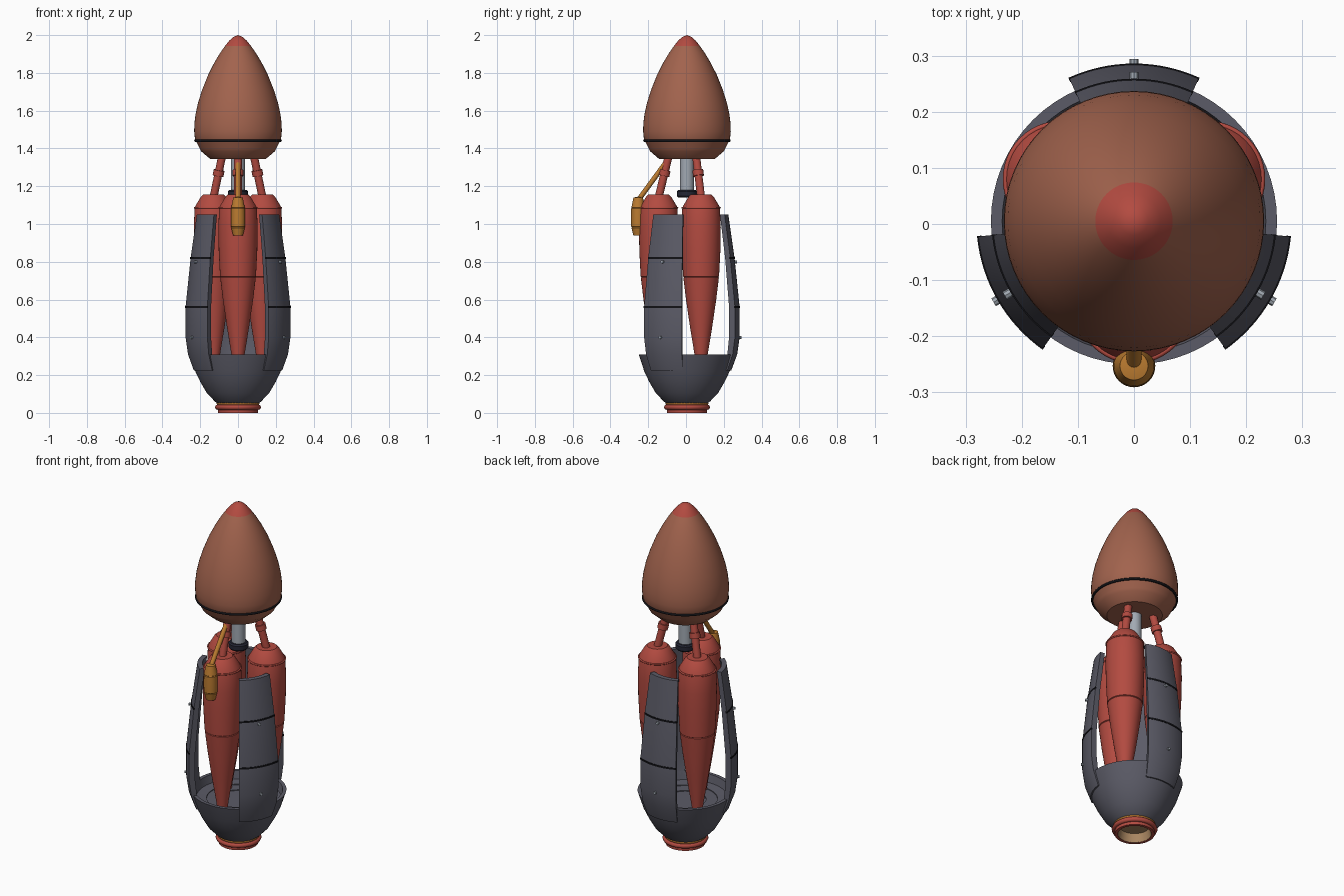
import bpy, bmesh, math
from mathutils import Vector, Matrix

cube = bpy.data.objects.get("Cube")
if cube:
    bpy.data.objects.remove(cube, do_unlink=True)

CY = 0.005  # main axis offset in y


def material(name, r, g, b):
    m = bpy.data.materials.new(name)
    m.use_nodes = True
    m.diffuse_color = (r, g, b, 1)
    bsdf = m.node_tree.nodes["Principled BSDF"]
    bsdf.inputs["Base Color"].default_value = (r, g, b, 1)
    bsdf.inputs["Roughness"].default_value = 0.6
    return m


BROWN = material("copper brown", 0.36, 0.125, 0.075)
RED = material("brick red", 0.45, 0.07, 0.052)
SLATE = material("slate grey", 0.105, 0.105, 0.135)
ORANGE = material("amber orange", 0.50, 0.20, 0.03)
STEEL = material("pale steel", 0.36, 0.40, 0.45)
BLACK = material("black", 0.006, 0.006, 0.008)
NAVY = material("dark navy", 0.018, 0.02, 0.035)
TAN = material("tan lining", 0.40, 0.24, 0.12)


def lathe(name, profile, mat, centre=(0, CY), start=0, sweep=360, segs=48, loop=False, angle=35):
    """Turn (radius, height) points about a vertical axis; loop makes a closed section."""
    bm = bmesh.new()
    full = sweep == 360
    rows = []
    for i in range(segs if full else segs + 1):
        a = math.radians(start + sweep * i / segs)
        rows.append([bm.verts.new((centre[0] + r * math.cos(a), centre[1] + r * math.sin(a), z))
                     for r, z in profile])
    n = len(profile)
    for i in range(segs):
        p, q = rows[i], rows[(i + 1) % len(rows)]
        for j in range(n if loop else n - 1):
            k = (j + 1) % n
            bm.faces.new((p[j], q[j], q[k], p[k]))
    if loop and not full:
        bm.faces.new(rows[0])
        bm.faces.new(rows[-1])
    bmesh.ops.remove_doubles(bm, verts=bm.verts, dist=1e-5)
    bmesh.ops.recalc_face_normals(bm, faces=bm.faces)
    return finish(name, bm, mat, angle)


def finish(name, bm, mat, angle=35):
    mesh = bpy.data.meshes.new(name)
    bm.to_mesh(mesh)
    bm.free()
    mesh.materials.append(mat)
    ob = bpy.data.objects.new(name, mesh)
    bpy.context.collection.objects.link(ob)
    bpy.ops.object.select_all(action="DESELECT")
    ob.select_set(True)
    bpy.context.view_layer.objects.active = ob
    bpy.ops.object.shade_smooth_by_angle(angle=math.radians(angle))
    return ob


def ring(name, radius, z, thick, mat, centre=(0, CY)):
    section = [(radius + thick * math.cos(t * math.pi / 4), z + thick * math.sin(t * math.pi / 4))
               for t in range(8)]
    return lathe(name, section, mat, centre, loop=True, angle=60)


def rod(name, p, q, radius, mat, segs=16):
    p, q = Vector(p), Vector(q)
    bm = bmesh.new()
    turn = (q - p).to_track_quat("Z", "Y").to_matrix().to_4x4()
    bmesh.ops.create_cone(bm, cap_ends=True, segments=segs, radius1=radius, radius2=radius,
                          depth=(q - p).length, matrix=Matrix.Translation((p + q) / 2) @ turn)
    return finish(name, bm, mat)


def polar(r, deg, z):
    a = math.radians(deg)
    return Vector((r * math.cos(a), CY + r * math.sin(a), z))


# Nose with a red tip
nose = lathe("nose_cone", [(0, 1.345), (0.148, 1.345), (0.195, 1.385), (0.203, 1.40), (0.218, 1.43),
                           (0.228, 1.45), (0.232, 1.49), (0.231, 1.53), (0.225, 1.58), (0.212, 1.64),
                           (0.19, 1.71), (0.158, 1.79), (0.125, 1.855), (0.095, 1.905), (0.069, 1.942),
                           (0.047, 1.97), (0.025, 1.99), (0, 2.0)], BROWN, segs=64)
nose.data.materials.append(RED)
for face in nose.data.polygons:
    face.material_index = int(face.center.z > 1.945)
ring("nose_seal", 0.225, 1.441, 0.007, BLACK)

# Base bowl with a recessed floor
lathe("base_bowl", [(0.11, 0.052), (0.122, 0.06), (0.165, 0.105), (0.2, 0.165), (0.226, 0.22), (0.255, 0.31),
                    (0.235, 0.31), (0.225, 0.265), (0.17, 0.26), (0.17, 0.255), (0.11, 0.255),
                    (0.11, 0.25), (0, 0.25)], SLATE, segs=64)

# Nozzle under the bowl
lathe("nozzle_wall", [(0.112, 0.07), (0.112, 0.045), (0.106, 0.02), (0.106, 0), (0.09, 0), (0.09, 0.07)],
      RED, loop=True)
ring("nozzle_ring", 0.108, 0.03, 0.014, RED)
ring("nozzle_collar", 0.107, 0.05, 0.007, ORANGE)
lathe("nozzle_lining", [(0.098, -0.0 + 0.001), (0.089, 0.001), (0.08, 0.05), (0, 0.05)], TAN)

# Central shaft
rod("centre_shaft", (0, CY, 1.15), (0, CY, 1.36), 0.037, STEEL, 24)
lathe("shaft_collar", [(0, 1.14), (0.046, 1.14), (0.053, 1.148), (0.053, 1.172), (0.046, 1.18), (0, 1.18)], NAVY)

# Three tanks with struts up to the nose
tank = [(0, 0.24), (0.025, 0.24), (0.035, 0.31), (0.058, 0.45), (0.08, 0.6), (0.094, 0.716),
        (0.091, 0.719), (0.095, 0.722), (0.102, 0.86), (0.104, 0.98), (0.1, 1.08),
        (0.096, 1.095), (0.066, 1.145), (0.055, 1.155), (0, 1.155)]
for side, deg in (("front", 270), ("left", 30), ("right", 150)):
    mid = polar(0.15, deg, 0)
    lathe(side + "_tank", tank, RED, (mid.x, mid.y), segs=40)
    ring(side + "_tank_band", 0.099, 1.086, 0.005, RED, (mid.x, mid.y))
    low, high = polar(0.15, deg, 1.14), polar(0.097, deg, 1.36)
    rod(side + "_strut", low, high, 0.021, RED)
    rod(side + "_strut_collar", low.lerp(high, 0.52), low.lerp(high, 0.66), 0.029, RED)

# Three curved shield panels with seams and pins
outer = [(0.235, 0.225), (0.266, 0.31), (0.279, 0.4), (0.279, 0.56), (0.252, 0.82), (0.219, 1.05)]
inner = [(0.192, 1.05), (0.222, 0.82), (0.245, 0.56), (0.245, 0.4), (0.235, 0.31), (0.215, 0.225)]
for side, deg in (("back", 90), ("right", 210), ("left", 330)):
    lathe(side + "_panel", outer + inner, SLATE, start=deg - 24.4, sweep=48.8, segs=16, loop=True, angle=25)
    for label, z, r in (("lower", 0.56, 0.281), ("upper", 0.82, 0.254)):
        band = [(r - 0.008, z - 0.005), (r, z - 0.005), (r, z + 0.005), (r - 0.008, z + 0.005)]
        lathe(side + "_" + label + "_seam", band, BLACK, start=deg - 24.6, sweep=49.2, segs=16, loop=True)
    for label, z, r in (("lower", 0.4, 0.289), ("upper", 0.8, 0.266)):
        rod(side + "_" + label + "_pin", polar(r - 0.03, deg, z), polar(r, deg, z), 0.008, STEEL, 8)

# Small amber canister with its feed pipe
pod = (0, -0.253)
lathe("canister", [(0, 0.94), (0.026, 0.94), (0.036, 0.98), (0.034, 0.983), (0.037, 0.986), (0.038, 1.03),
                   (0.037, 1.082), (0.034, 1.085), (0.036, 1.088), (0.025, 1.14), (0, 1.145)],
      ORANGE, pod, segs=32)
rod("feed_pipe", (0, -0.25, 1.13), (0, -0.085, 1.355), 0.013, ORANGE)
